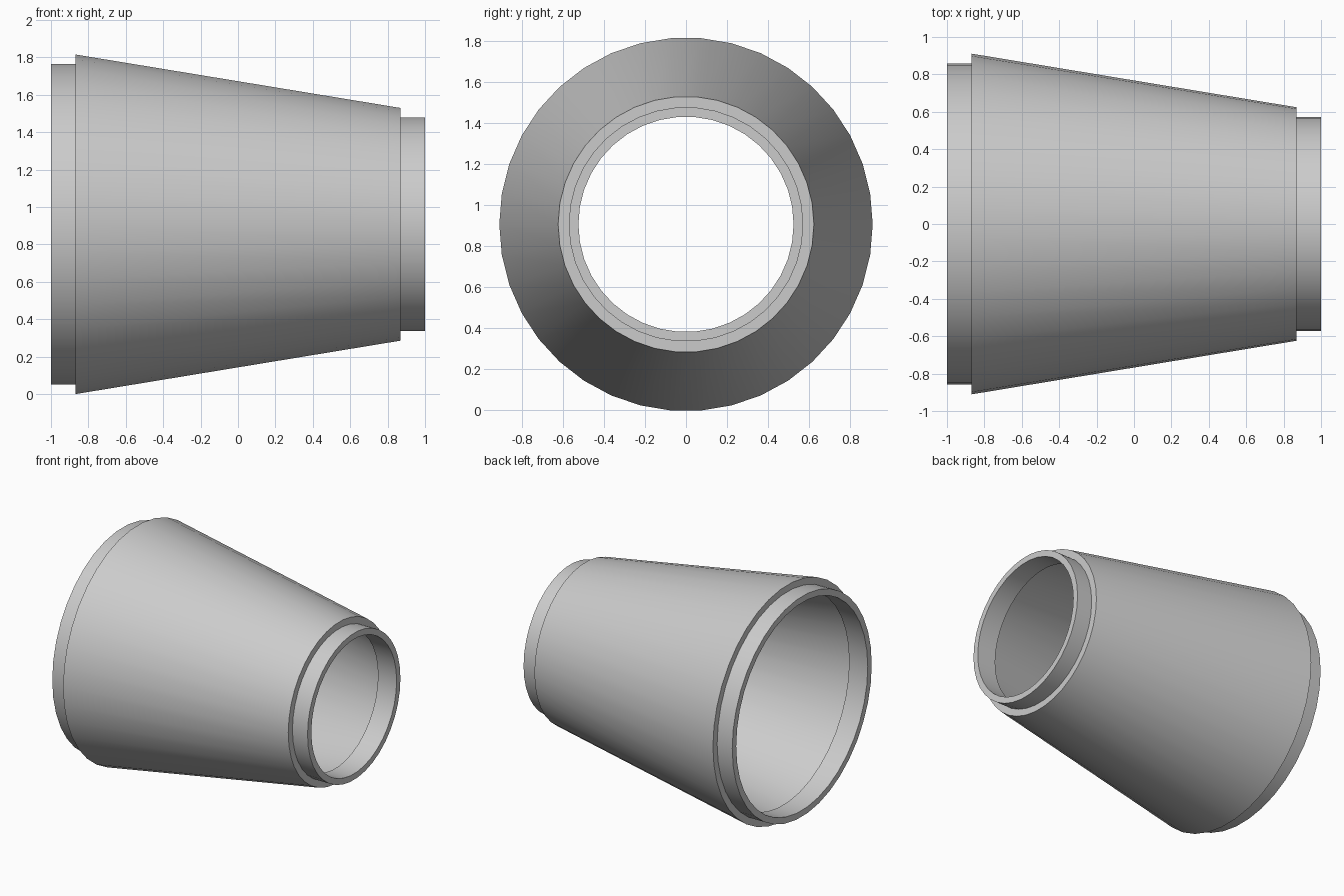
import bpy, bmesh, math

cube = bpy.data.objects.get("Cube")
if cube:
    bpy.data.objects.remove(cube, do_unlink=True)

SIDES = 38
R_BIG, R_SMALL = 0.911, 0.624      # sleeve radii at its wide and narrow ends
SLEEVE_END, WALL = 0.87, 0.052
AXIS_Z = R_BIG * math.cos(math.pi / SIDES)

grey = bpy.data.materials.new("light grey")
grey.use_nodes = True
colour = (0.6, 0.6, 0.6, 1)
grey.diffuse_color = colour
grey.node_tree.nodes["Principled BSDF"].inputs["Base Color"].default_value = colour


def sleeve_radius(x):
    t = (x + SLEEVE_END) / (2 * SLEEVE_END)
    return R_BIG + (R_SMALL - R_BIG) * t


def lathe(name, profile):
    """Turn a closed (x, radius) profile around the horizontal x axis."""
    bm = bmesh.new()
    rings = []
    for x, r in profile:
        ring = []
        for i in range(SIDES):
            a = 2 * math.pi * i / SIDES
            ring.append(bm.verts.new((x, r * math.cos(a), AXIS_Z + r * math.sin(a))))
        rings.append(ring)
    for k, ring in enumerate(rings):
        nxt = rings[(k + 1) % len(rings)]
        for i in range(SIDES):
            j = (i + 1) % SIDES
            bm.faces.new((ring[i], ring[j], nxt[j], nxt[i]))
    bmesh.ops.recalc_face_normals(bm, faces=bm.faces)
    mesh = bpy.data.meshes.new(name)
    bm.to_mesh(mesh)
    bm.free()
    mesh.materials.append(grey)
    obj = bpy.data.objects.new(name, mesh)
    bpy.context.collection.objects.link(obj)
    bpy.ops.object.select_all(action='DESELECT')
    obj.select_set(True)
    bpy.context.view_layer.objects.active = obj
    bpy.ops.object.shade_smooth_by_angle(angle=math.radians(30))
    return obj


# Hollow tapered sleeve with a short straight collar at each end
LIP = 0.84                         # how far in each collar's bore reaches
BORE_BIG, BORE_SMALL = 0.81, 0.525
lathe("tapered_reducer", [
    # outside, wide to narrow
    (-1, R_BIG - WALL), (-SLEEVE_END, R_BIG - WALL), (-SLEEVE_END, R_BIG),
    (SLEEVE_END, R_SMALL), (SLEEVE_END, R_SMALL - WALL), (1, R_SMALL - WALL),
    # inside, narrow to wide
    (1, BORE_SMALL), (LIP, BORE_SMALL), (LIP, sleeve_radius(LIP) - WALL),
    (-LIP, sleeve_radius(-LIP) - WALL), (-LIP, BORE_BIG), (-1, BORE_BIG),
])
